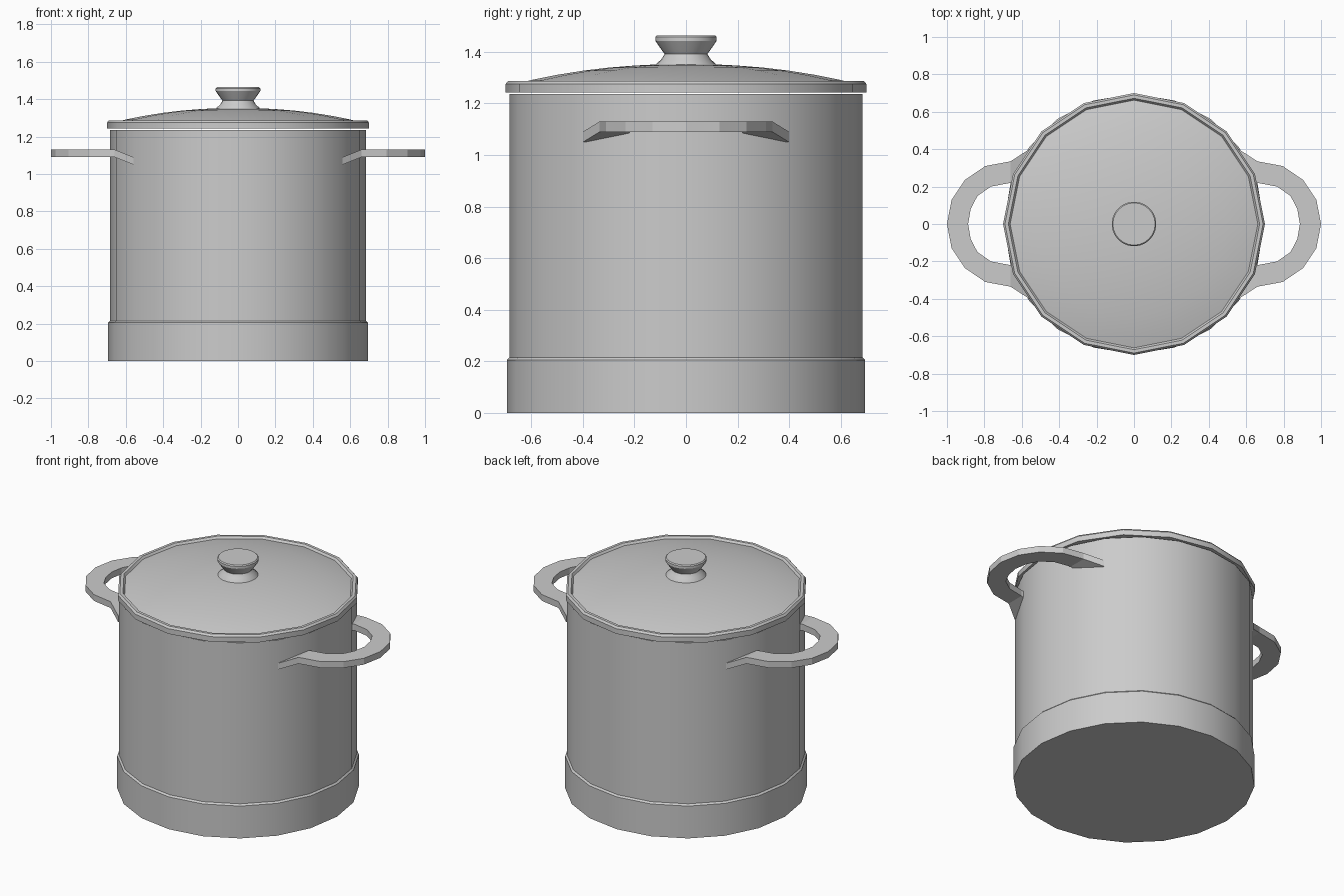
import bpy, bmesh, math

if "Cube" in bpy.data.objects:
    bpy.data.objects.remove(bpy.data.objects["Cube"])


def finish(name, bm, smooth=True):
    bmesh.ops.remove_doubles(bm, verts=bm.verts, dist=1e-5)
    bmesh.ops.recalc_face_normals(bm, faces=bm.faces)
    mesh = bpy.data.meshes.new(name)
    bm.to_mesh(mesh)
    bm.free()
    obj = bpy.data.objects.new(name, mesh)
    bpy.context.collection.objects.link(obj)
    if smooth:
        bpy.ops.object.select_all(action='DESELECT')
        obj.select_set(True)
        bpy.context.view_layer.objects.active = obj
        bpy.ops.object.shade_smooth_by_angle(angle=math.radians(30))
    return obj


def lathe(name, profile, sides):
    """Revolve an (r, z) profile around z, capping open ends."""
    bm = bmesh.new()
    rings = []
    for r, z in profile:
        rings.append([bm.verts.new((r * math.cos(2 * math.pi * i / sides),
                                    r * math.sin(2 * math.pi * i / sides), z))
                      for i in range(sides)])
    for a, b in zip(rings, rings[1:]):
        for i in range(sides):
            j = (i + 1) % sides
            bm.faces.new((a[i], a[j], b[j], b[i]))
    bm.faces.new(rings[0])
    bm.faces.new(rings[-1])
    return finish(name, bm)


def handle(name, side):
    """Flat half ring whose flared ends bend down into the pot wall."""
    # (outer x, outer y, inner x, inner y, bottom z) for half the ring
    half = [(1.0, 0, .887, 0, 1.09), (.975, .13, .873, .08, 1.09),
            (.905, .235, .837, .15, 1.09), (.795, .31, .765, .2, 1.09),
            (.66, .335, .66, .22, 1.09), (.56, .4, .56, .21, 1.05)]
    path = [(a, -b, c, -d, z) for a, b, c, d, z in reversed(half[1:])] + half
    bm = bmesh.new()
    sections = []
    for ox, oy, ix, iy, z in path:
        sections.append([bm.verts.new((side * x, y, h)) for x, y, h in
                         ((ox, oy, z), (ox, oy, z + .04),
                          (ix, iy, z + .04), (ix, iy, z))])
    for a, b in zip(sections, sections[1:]):
        for i in range(4):
            j = (i + 1) % 4
            bm.faces.new((a[i], a[j], b[j], b[i]))
    bm.faces.new(sections[0])
    bm.faces.new(sections[-1])
    return finish(name, bm, smooth=False)


# Pot: thick base band and straight wall
lathe("pot_base", [(.695, 0), (.695, .205), (.683, .217)], 20)
lathe("pot_body", [(.685, .2), (.685, 1.236)], 20)

# Lid: raised rim around a shallow dome
lathe("lid", [(.66, 1.242), (.7, 1.242), (.7, 1.275), (.69, 1.287),
              (.672, 1.287), (.662, 1.274), (.6, 1.291), (.5, 1.311),
              (.4, 1.327), (.3, 1.339), (.2, 1.347), (.1, 1.352)], 16)

# Knob: waisted, flat on top
lathe("lid_knob", [(.118, 1.345), (.115, 1.353), (.095, 1.372), (.083, 1.392),
                   (.095, 1.408), (.119, 1.443), (.119, 1.458),
                   (.113, 1.464)], 24)

# Side handles
for label, side in (("right", 1), ("left", -1)):
    handle(label + "_handle", side)
